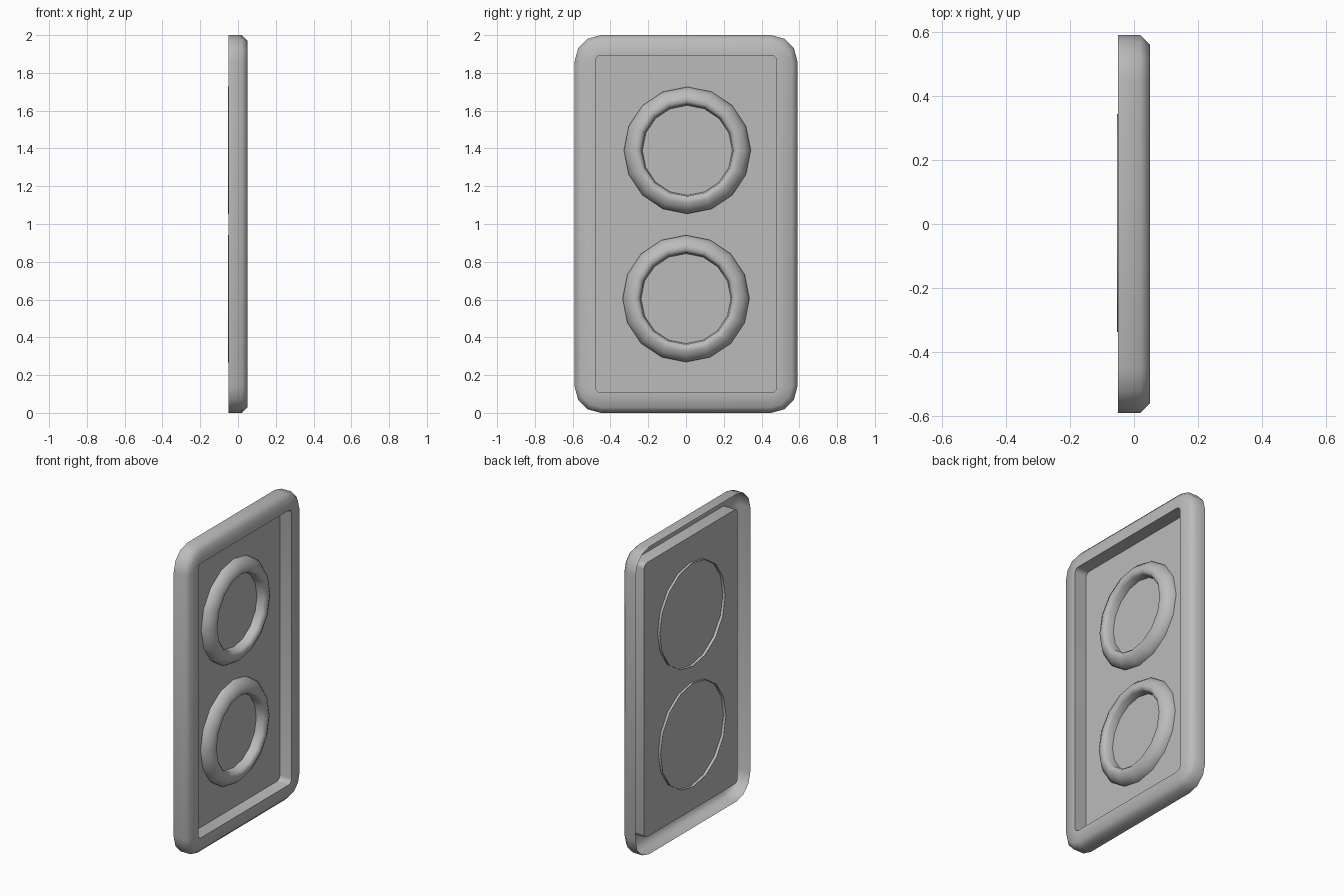
import bpy, bmesh, math

cube = bpy.data.objects.get("Cube")
if cube:
    bpy.data.objects.remove(cube, do_unlink=True)

grey = bpy.data.materials.new("plain grey")
grey.use_nodes = True
COLOUR = (0.5, 0.5, 0.5, 1)
grey.diffuse_color = COLOUR
grey.node_tree.nodes["Principled BSDF"].inputs["Base Color"].default_value = COLOUR

CORNER_STEPS = 3
RING_SIDES = 16


def rounded_rect(x, half_y, half_z, radius):
    """Loop of points in a plane facing +x."""
    points = []
    for quarter, (sy, sz) in enumerate([(1, 1), (-1, 1), (-1, -1), (1, -1)]):
        for i in range(CORNER_STEPS + 1):
            a = math.pi / 2 * (quarter + i / CORNER_STEPS)
            points.append((x, sy * (half_y - radius) + radius * math.cos(a),
                           1 + sz * (half_z - radius) + radius * math.sin(a)))
    return points


def circle(x, radius, cy, cz):
    step = 2 * math.pi / RING_SIDES
    return [(x, cy + radius * math.cos(i * step), cz + radius * math.sin(i * step))
            for i in range(RING_SIDES)]


def loft(name, loops, cap_last=False, angle=40):
    """Open sheet through successive loops, optionally closed at the end."""
    bm = bmesh.new()
    rows = [[bm.verts.new(p) for p in loop] for loop in loops]
    n = len(rows[0])
    for a, b in zip(rows, rows[1:]):
        for i in range(n):
            j = (i + 1) % n
            bm.faces.new((a[i], a[j], b[j], b[i]))
    if cap_last:
        bm.faces.new(rows[-1])
    mesh = bpy.data.meshes.new(name)
    bm.to_mesh(mesh)
    bm.free()
    mesh.materials.append(grey)
    obj = bpy.data.objects.new(name, mesh)
    bpy.context.collection.objects.link(obj)
    bpy.ops.object.select_all(action='DESELECT')
    obj.select_set(True)
    bpy.context.view_layer.objects.active = obj
    bpy.ops.object.shade_smooth_by_angle(angle=math.radians(angle))
    return obj


# Open-backed frame with a recessed tray
loft("panel_shell", [
    rounded_rect(-0.05, 0.59, 1.0, 0.14),
    rounded_rect(0.02, 0.59, 1.0, 0.14),
    rounded_rect(0.05, 0.56, 0.97, 0.11),
    rounded_rect(0.05, 0.48, 0.893, 0.03),
    rounded_rect(-0.035, 0.48, 0.893, 0.03),
], cap_last=True, angle=50)

# Raised burner-like rings, slightly piercing the tray
RING_PROFILE = [(-0.053, 0.337), (-0.02, 0.335), (0.01, 0.31), (0.026, 0.28),
                (0.026, 0.258), (0.01, 0.243), (-0.035, 0.238)]
for name, cy, cz in [("upper_ring", 0.007, 1.39), ("lower_ring", 0.0, 0.605)]:
    loft(name, [circle(x, r, cy, cz) for x, r in RING_PROFILE], angle=60)
